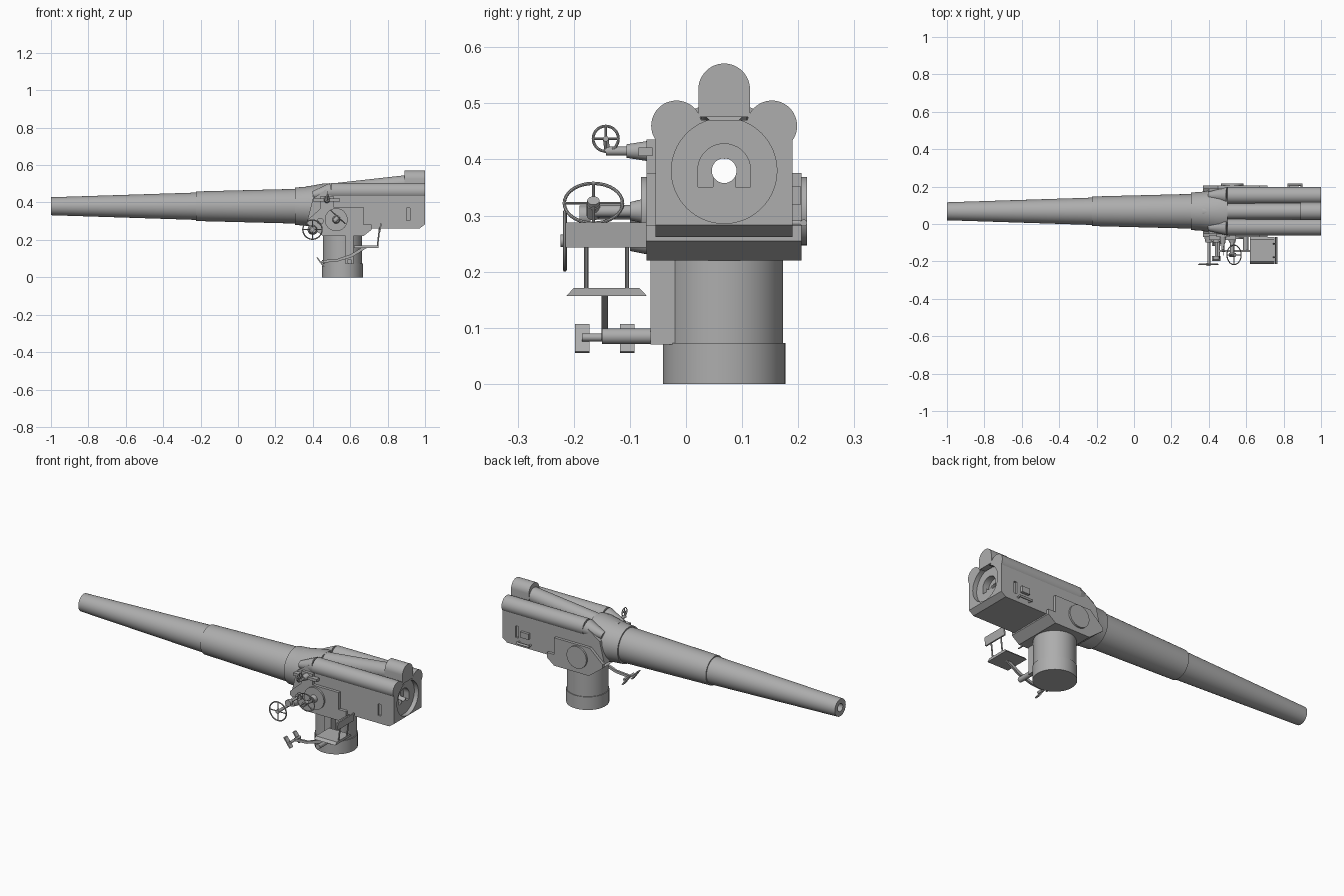
import bpy, bmesh, math
from mathutils import Vector, Matrix

if "Cube" in bpy.data.objects:
    bpy.data.objects.remove(bpy.data.objects["Cube"])

grey = bpy.data.materials.new("gun_grey")
grey.use_nodes = True
GREY = (0.42, 0.42, 0.42, 1)
grey.diffuse_color = GREY
grey.node_tree.nodes["Principled BSDF"].inputs["Base Color"].default_value = GREY

AY, AZ = 0.068, 0.38      # bore axis
parts = []


def finish(name, bm):
    bmesh.ops.recalc_face_normals(bm, faces=bm.faces)
    mesh = bpy.data.meshes.new(name)
    bm.to_mesh(mesh)
    bm.free()
    mesh.materials.append(grey)
    ob = bpy.data.objects.new(name, mesh)
    bpy.context.collection.objects.link(ob)
    parts.append(ob)
    return ob


def prism(name, pts, lo, hi, axis="y"):
    """Extrude an outline: (x, z) along y, or (y, z) along x."""
    bm = bmesh.new()
    place = (lambda p, t: (p[0], t, p[1])) if axis == "y" else (lambda p, t: (t, p[0], p[1]))
    a = [bm.verts.new(place(p, lo)) for p in pts]
    b = [bm.verts.new(place(p, hi)) for p in pts]
    bm.faces.new(a)
    bm.faces.new(b[::-1])
    for i in range(len(a)):
        j = (i + 1) % len(a)
        bm.faces.new((a[i], a[j], b[j], b[i]))
    return finish(name, bm)


def box(name, x0, x1, y0, y1, z0, z1):
    return prism(name, [(x0, z0), (x1, z0), (x1, z1), (x0, z1)], y0, y1)


def add_rod(bm, p0, p1, r0, r1=None, seg=16):
    p0, p1 = Vector(p0), Vector(p1)
    d = p1 - p0
    m = Matrix.Translation((p0 + p1) / 2) @ d.to_track_quat("Z", "Y").to_matrix().to_4x4()
    bmesh.ops.create_cone(bm, cap_ends=True, segments=seg, radius1=r0,
                          radius2=r0 if r1 is None else r1, depth=d.length, matrix=m)


def rod(name, p0, p1, r0, r1=None, seg=16):
    bm = bmesh.new()
    add_rod(bm, p0, p1, r0, r1, seg)
    return finish(name, bm)


def lathe(name, profile, closed, seg=64):
    """Revolve (x, radius) points round the bore axis."""
    bm = bmesh.new()
    rings = []
    for x, r in profile:
        rings.append([bm.verts.new((x, AY + r * math.cos(t), AZ + r * math.sin(t)))
                      for t in (2 * math.pi * k / seg for k in range(seg))])
    pairs = list(zip(rings, rings[1:])) + ([(rings[-1], rings[0])] if closed else [])
    for a, b in pairs:
        for k in range(seg):
            n = (k + 1) % seg
            bm.faces.new((a[k], a[n], b[n], b[k]))
    if not closed:
        bm.faces.new(rings[0])
        bm.faces.new(rings[-1])
    return finish(name, bm)


def wheel(name, centre, normal, radius, tube, spokes):
    bm = bmesh.new()
    m = Matrix.Translation(centre) @ Vector(normal).to_track_quat("Z", "Y").to_matrix().to_4x4()
    seg, sides = 32, 8
    rim = []
    for i in range(seg):
        t = 2 * math.pi * i / seg
        row = []
        for j in range(sides):
            u = 2 * math.pi * j / sides
            q = radius - tube + tube * math.cos(u)
            row.append(bm.verts.new(m @ Vector((q * math.cos(t), q * math.sin(t), tube * math.sin(u)))))
        rim.append(row)
    for i in range(seg):
        a, b = rim[i], rim[(i + 1) % seg]
        for j in range(sides):
            k = (j + 1) % sides
            bm.faces.new((a[j], a[k], b[k], b[j]))
    for i in range(spokes):
        t = 2 * math.pi * i / spokes
        tip = Vector((math.cos(t), math.sin(t), 0)) * (radius - tube)
        add_rod(bm, centre, m @ tip, tube * 0.8, seg=8)
    hub = Vector((0, 0, tube * 2.2))
    add_rod(bm, m @ -hub, m @ hub, radius * 0.2)
    return finish(name, bm)


def cut(targets, cutter):
    for ob in targets:
        mod = ob.modifiers.new("cut", "BOOLEAN")
        mod.operation = "DIFFERENCE"
        mod.solver = "EXACT"
        mod.object = cutter
        bpy.context.view_layer.objects.active = ob
        bpy.ops.object.modifier_apply(modifier=mod.name)
    parts.remove(cutter)
    bpy.data.objects.remove(cutter)


# Barrel tube with its stepped taper and sleeve
lathe("barrel", [(-1, 0.022), (-1, 0.048), (-0.225, 0.073), (-0.225, 0.079),
                 (0.32, 0.093), (0.5, 0.093), (0.5, 0.022)], True)
lathe("barrel_collar", [(0.305, 0.085), (0.305, 0.1), (0.36, 0.104), (0.46, 0.122),
                        (0.5, 0.122), (0.5, 0.085)], True)

# Receiver block and the three recoil cylinder housings
receiver = prism("receiver", [(0.37, 0.3), (0.42, 0.262), (0.972, 0.262), (1, 0.283), (1, 0.47),
                              (0.47, 0.47), (0.4, 0.42)], AY - 0.122, AY + 0.122)
shells = [receiver]
for side, s in (("right", -1), ("left", 1)):
    y = AY + s * 0.085
    shells.append(rod(side + "_recoil_cylinder", (0.5, y, 0.46), (1, y, 0.46), 0.045, seg=48))
    rod(side + "_recoil_nose", (0.4, y, 0.44), (0.5, y, 0.46), 0.02, 0.045, 48)
rod("recuperator_tube", (0.37, AY, 0.444), (0.91, AY, 0.504), 0.043, seg=48)
arch = [(AY + 0.046 * math.cos(math.pi * k / 24), 0.525 + 0.046 * math.sin(math.pi * k / 24))
        for k in range(25)]
prism("recuperator_cap", arch + [(AY - 0.046, 0.476), (AY + 0.046, 0.476)], 0.89, 1, "x")

# Breech recess, horseshoe slot and bore
cut(shells, lathe("breech_cutter", [(0.975, 0.094), (1.05, 0.094)], False))
shoe = [(AY + 0.047 * math.cos(math.pi * k / 24), AZ + 0.001 + 0.047 * math.sin(math.pi * k / 24))
        for k in range(25)]
shoe += [(AY - 0.047, 0.351), (AY - 0.02, 0.351), (AY - 0.02, 0.37),
         (AY + 0.02, 0.37), (AY + 0.02, 0.351), (AY + 0.047, 0.351)]
cut([receiver], prism("shoe_cutter", shoe, 0.94, 1.05, "x"))
cut([receiver], lathe("bore_cutter", [(0.3, 0.022), (1.1, 0.022)], False))
cut([receiver], box("slot_cutter", 0.902, 0.92, -0.1, -0.045, 0.305, 0.37))
cut([receiver], box("left_slot_cutter", 0.902, 0.92, 0.18, 0.25, 0.305, 0.37))

# Yoke: floor, cheek plates and trunnion caps
prism("yoke_floor", [(0.40, 0.262), (0.455, 0.22), (0.67, 0.22), (0.715, 0.255), (0.715, 0.262)],
      -0.07, 0.206)
cheek = [(0.37, 0.285), (0.455, 0.22), (0.67, 0.22), (0.715, 0.255), (0.715, 0.282),
         (0.67, 0.282), (0.67, 0.376), (0.45, 0.376), (0.37, 0.305)]
for side, y0, y1, cap in (("right", -0.07, -0.053, -0.08), ("left", 0.189, 0.206, 0.216)):
    prism(side + "_cheek", cheek, y0, y1)
    rod(side + "_trunnion_cap", (0.525, (y0 + y1) / 2, 0.308), (0.525, cap, 0.308), 0.061, seg=48)

# Left side fittings
box("left_catch", 0.83, 0.88, 0.185, 0.205, 0.32, 0.352)
rod("left_handle", (0.82, 0.21, 0.287), (0.9, 0.21, 0.287), 0.006)
for x in (0.825, 0.895):
    rod("left_handle_stud", (x, 0.185, 0.287), (x, 0.212, 0.287), 0.005)

# Pedestal
PX = 0.559
rod("pedestal_column", (PX, AY, 0.07), (PX, AY, 0.225), 0.105, seg=64)
rod("pedestal_base", (PX, AY, 0), (PX, AY, 0.073), 0.109, seg=64)

# Elevation and training gear on the right cheek
box("sight_bracket", 0.44, 0.51, -0.07, -0.05, 0.36, 0.436)
box("sight_rail", 0.40, 0.545, -0.085, -0.06, 0.406, 0.421)
rod("sight_boss", (0.475, -0.068, 0.415), (0.475, -0.106, 0.415), 0.018, 0.012, 24)
rod("sight_shaft", (0.475, -0.1, 0.415), (0.475, -0.143, 0.415), 0.008)
rod("sight_riser", (0.475, -0.14, 0.412), (0.475, -0.143, 0.437), 0.005)
wheel("sight_wheel", Vector((0.48, -0.143, 0.437)), (1, 0, 0), 0.025, 0.0025, 4)

rod("gear_boss", (0.525, -0.075, 0.308), (0.525, -0.1, 0.308), 0.022, 0.016, 24)
rod("gear_shaft", (0.525, -0.09, 0.308), (0.525, -0.165, 0.308), 0.011)
rod("column_shaft", (0.515, -0.165, 0.3), (0.535, -0.165, 0.32), 0.012)
wheel("large_handwheel", Vector((0.535, -0.165, 0.322)), (0.68, 0, 0.73), 0.055, 0.003, 4)

rod("training_boss", (0.4, -0.05, 0.255), (0.4, -0.1, 0.255), 0.028, 0.018, 24)
rod("training_shaft", (0.4, -0.09, 0.255), (0.4, -0.215, 0.255), 0.008)
wheel("training_wheel", Vector((0.398, -0.216, 0.255)), (0, 1, 0), 0.055, 0.0035, 4)
rod("crank_shaft", (0.44, -0.06, 0.3), (0.44, -0.185, 0.3), 0.007)
for y in (-0.09, -0.18):
    rod("crank_collar", (0.44, y - 0.01, 0.3), (0.44, y + 0.01, 0.3), 0.018)

# Seat bracket, arm, footrests and seat
box("seat_bracket", 0.575, 0.617, -0.063, -0.02, 0.07, 0.225)
rod("seat_crossbar", (0.597, -0.05, 0.085), (0.597, -0.15, 0.085), 0.014)
prism("seat_arm", [(0.45, 0.078), (0.53, 0.084), (0.61, 0.108), (0.69, 0.158), (0.66, 0.158),
                   (0.6, 0.122), (0.53, 0.098), (0.45, 0.092)], -0.151, -0.139)
rod("footrest_bar", (0.452, -0.185, 0.083), (0.452, -0.1, 0.083), 0.007)
for y in (-0.185, -0.105):
    prism("foot_pedal", [(0.418, 0.107), (0.426, 0.107), (0.462, 0.058), (0.455, 0.055)],
          y - 0.013, y + 0.013)
prism("seat_pan", [(-0.213, 0.157), (-0.07, 0.157), (-0.083, 0.171), (-0.2, 0.171)], 0.62, 0.75, "x")
for y in (-0.178, -0.105):
    rod("seat_post", (0.745, y, 0.16), (0.757, y, 0.265), 0.004, seg=10)
prism("seat_back", [(0.754, 0.243), (0.762, 0.243), (0.768, 0.288), (0.76, 0.288)], -0.215, -0.07)

# Smooth the round surfaces, keep hard edges
bpy.ops.object.select_all(action="DESELECT")
for ob in parts:
    ob.select_set(True)
bpy.context.view_layer.objects.active = parts[0]
bpy.ops.object.shade_smooth_by_angle(angle=math.radians(30))
